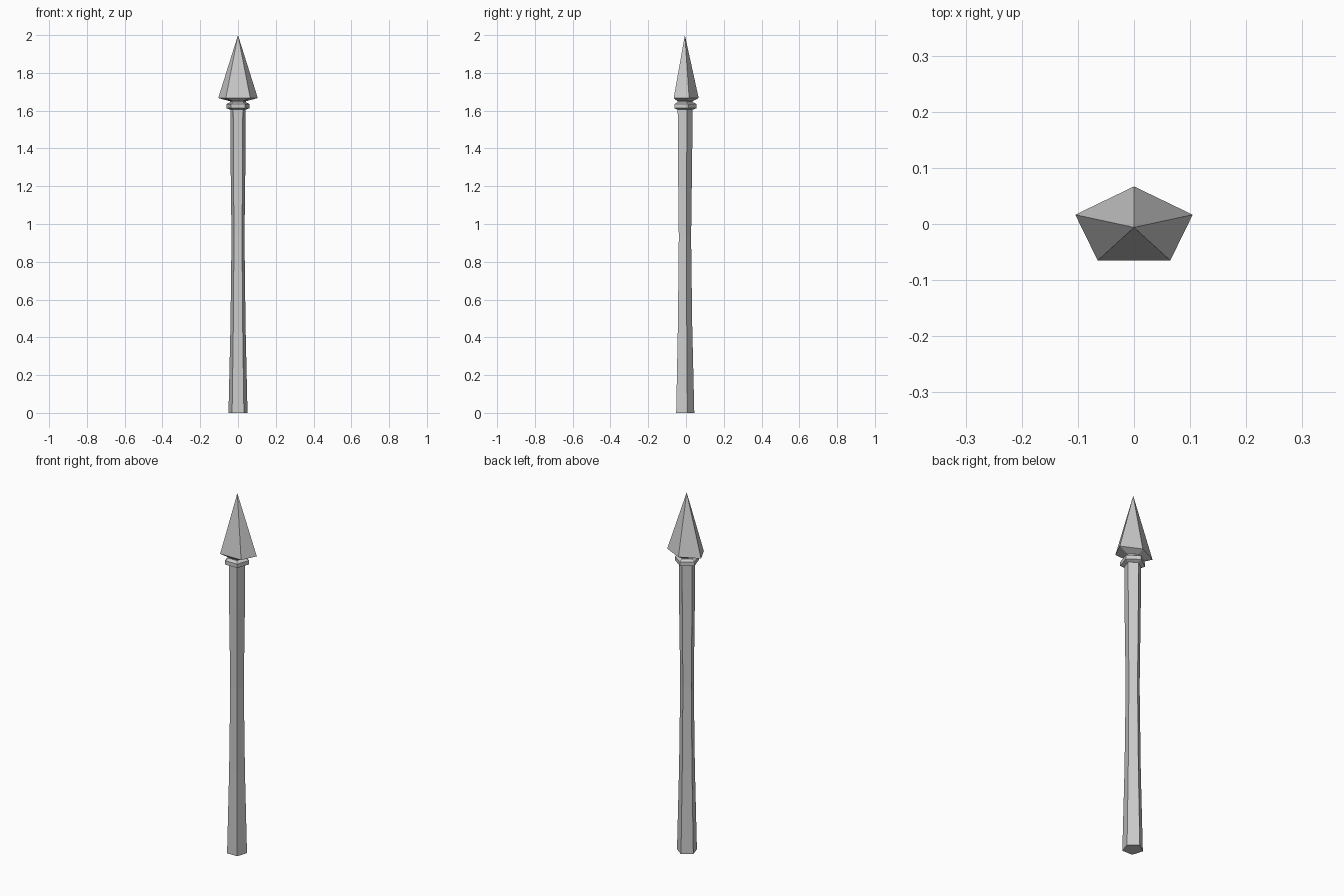
import bpy, bmesh
from math import sin, cos, pi

if "Cube" in bpy.data.objects:
    bpy.data.objects.remove(bpy.data.objects["Cube"])

CY = -0.009  # axis offset that centres the pentagon's depth


def lathe5(name, rings, tip=None):
    """Five-sided solid through rings of (z, x radius, y radius, y centre)."""
    bm = bmesh.new()
    loops = []
    for z, rx, ry, cy in rings:
        loops.append([bm.verts.new((rx * sin(2 * pi * i / 5), cy + ry * cos(2 * pi * i / 5), z))
                      for i in range(5)])
    for a, b in zip(loops, loops[1:]):
        for i in range(5):
            j = (i + 1) % 5
            bm.faces.new((a[i], a[j], b[j], b[i]))
    bm.faces.new(loops[0])
    if tip:
        apex = bm.verts.new(tip)
        for i in range(5):
            bm.faces.new((loops[-1][i], loops[-1][(i + 1) % 5], apex))
    else:
        bm.faces.new(loops[-1])
    bmesh.ops.recalc_face_normals(bm, faces=bm.faces)
    me = bpy.data.meshes.new(name)
    bm.to_mesh(me)
    bm.free()
    ob = bpy.data.objects.new(name, me)
    bpy.context.collection.objects.link(ob)
    return ob


# Shaft, slimmer around the middle
lathe5("shaft", [(z, r, r, CY) for z, r in
                 ((0, 0.053), (0.46, 0.042), (0.93, 0.036), (1.38, 0.042), (1.615, 0.043))])

# Collar ring below the head
lathe5("collar", [(z, r, r, CY) for z, r in
                  ((1.605, 0.044), (1.613, 0.064), (1.635, 0.064), (1.645, 0.044))])

# Flattened spear head with a tapered underside
lathe5("spear_head", [(1.635, 0.043, 0.043, CY), (1.65, 0.045, 0.045, CY),
                      (1.667, 0.110, 0.073, -0.006)], tip=(0, -0.006, 2.0))
